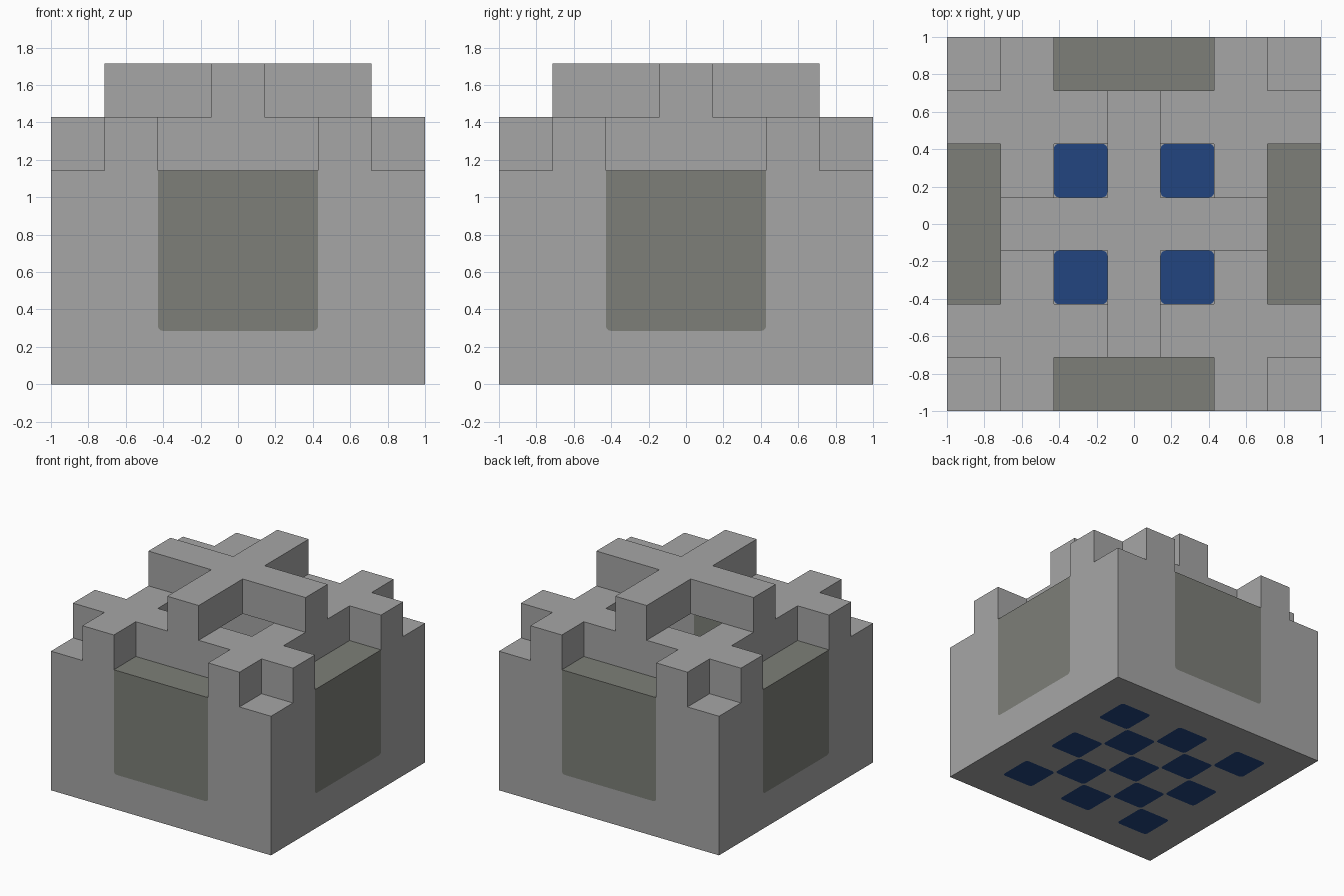
import bpy, bmesh
from math import pi
from mathutils import Matrix, Vector

if "Cube" in bpy.data.objects:
    bpy.data.objects.remove(bpy.data.objects["Cube"], do_unlink=True)

U = 2 / 7          # one module of the seven by seven plan
R = 0.09           # corner rounding of panels and tiles, in modules


def material(name, rgb):
    m = bpy.data.materials.new(name)
    m.use_nodes = True
    color = (*rgb, 1)
    m.diffuse_color = color
    m.node_tree.nodes["Principled BSDF"].inputs["Base Color"].default_value = color
    return m


stone = material("light stone grey", (0.38, 0.38, 0.38))
olive = material("olive grey", (0.205, 0.212, 0.188))
blue = material("deep blue", (0.016, 0.060, 0.216))


def box(lo, hi, round_axis=None, bottom_only=False):
    """Box in modules; edges along round_axis may be rounded."""
    bm = bmesh.new()
    lo, hi = Vector(lo), Vector(hi)
    size, mid = hi - lo, (lo + hi) / 2
    bmesh.ops.create_cube(bm, size=1, matrix=Matrix.Translation(mid) @ Matrix.Diagonal((*size, 1)))
    if round_axis is not None:
        edges = []
        for e in bm.edges:
            a, b = (v.co for v in e.verts)
            along = abs(a[round_axis] - b[round_axis]) > 0.01
            if along and (not bottom_only or a.z < mid.z):
                edges.append(e)
        bmesh.ops.bevel(bm, geom=edges, offset=R, segments=3, profile=0.5, affect='EDGES')
    return bm


def make(name, pieces, mat=None):
    """Join pieces into one object, scaled from modules."""
    mesh = bpy.data.meshes.new(name)
    joined = bmesh.new()
    for bm in pieces:
        bm.to_mesh(mesh)
        joined.from_mesh(mesh)
        bm.free()
    bmesh.ops.scale(joined, vec=(U, U, U), verts=joined.verts)
    joined.to_mesh(mesh)
    joined.free()
    if mat:
        mesh.materials.append(mat)
    ob = bpy.data.objects.new(name, mesh)
    bpy.context.collection.objects.link(ob)
    return ob


def turned(build, k):
    bm = build()
    bmesh.ops.rotate(bm, verts=bm.verts, matrix=Matrix.Rotation(k * pi / 2, 3, 'Z'))
    return bm


def four(build):
    return [turned(build, k) for k in range(4)]


def boolean(ob, tool, operation='DIFFERENCE'):
    """Apply a boolean and discard its helper."""
    tool.hide_render = True
    mod = ob.modifiers.new("cut", 'BOOLEAN')
    mod.operation, mod.solver, mod.object = operation, 'EXACT', tool
    bpy.context.view_layer.update()
    deps = bpy.context.evaluated_depsgraph_get()
    mesh = bpy.data.meshes.new_from_object(ob.evaluated_get(deps))
    ob.modifiers.clear()
    ob.data = mesh
    bpy.data.objects.remove(tool, do_unlink=True)


def tiles(low, high):
    return [box((i - .5, j - .5, low), (i + .5, j + .5, high), round_axis=2)
            for i in range(-2, 3) for j in range(-2, 3) if (i + j) % 2 == 0]


def panel(inner, outer, top):
    return lambda: box((-1.5, -outer, 1), (1.5, -inner, top), round_axis=1, bottom_only=True)


# Hollow body with a roof opening, side recesses and stepped corners
body = make("stone_body", [box((-3.5, -3.5, 0), (3.5, 3.5, 5))], stone)
boolean(body, make("room_cutter", [box((-2.5, -2.5, 1), (2.5, 2.5, 4))]))
boolean(body, make("skylight_cutter", [box((-1.5, -1.5, 3.5), (1.5, 1.5, 5.5))]))
boolean(body, make("corner_cutter", four(lambda: box((2.5, 2.5, 4), (4, 4, 5.5)))))
boolean(body, make("recess_cutter", four(panel(2.5, 4, 5.5))))
boolean(body, make("floor_cutter", tiles(-.5, 1.5)))

# Crossed beams over the roof opening
cross = make("roof_cross", [box((-2.5, -.5, 5), (2.5, .5, 6))], stone)
boolean(cross, make("second_beam", [box((-.5, -2.5, 5), (.5, 2.5, 6))]), 'UNION')

# Rounded wall panels
for side, k in (("front", 0), ("left", 1), ("back", 2), ("right", 3)):
    make(side + "_panel", [turned(panel(2.5, 3.5, 4), k)], olive)

# Chequered tiles set through the floor
make("floor_tiles", tiles(0, 1), blue)
